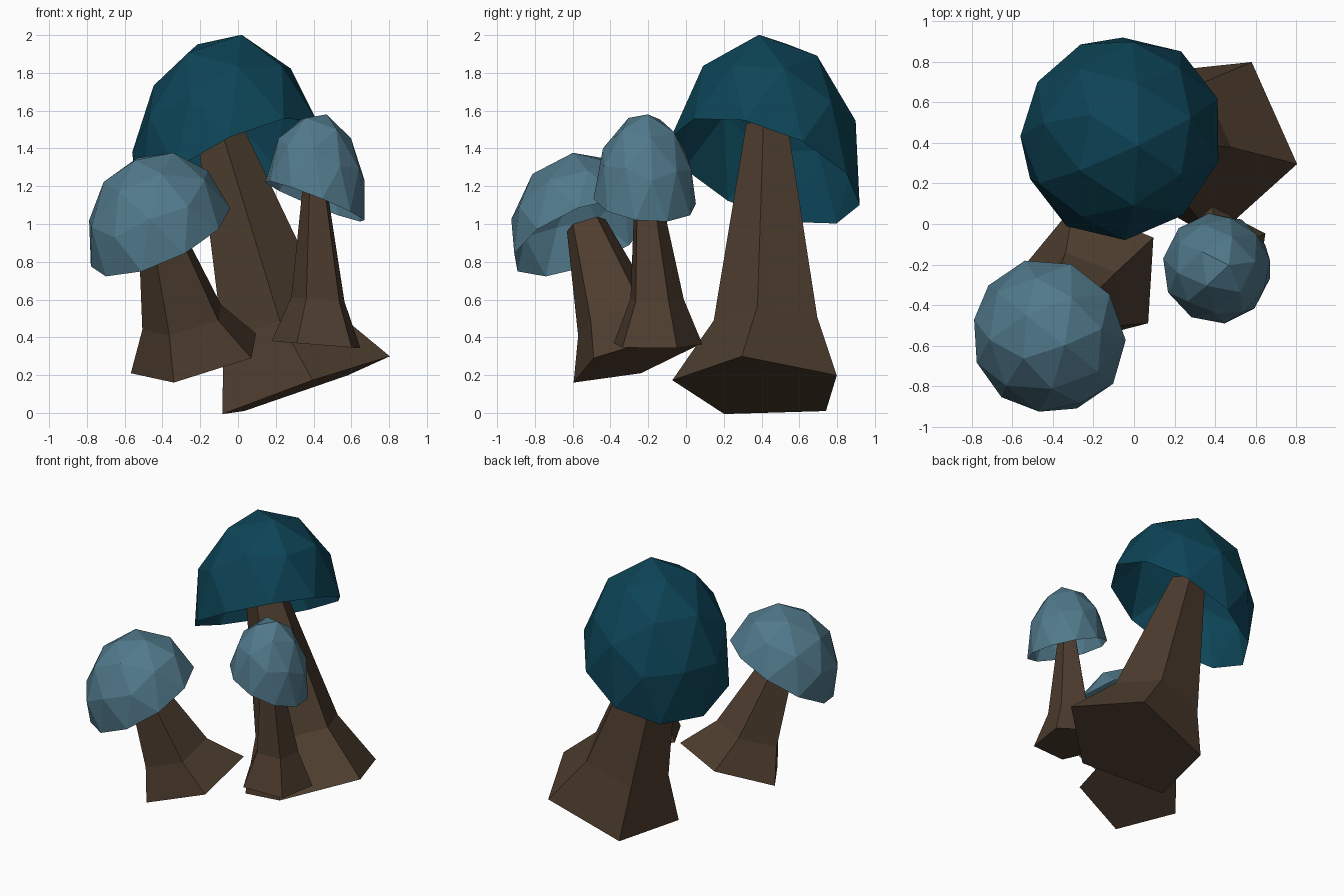
import bpy
import bmesh
from math import cos, sin, radians
from mathutils import Matrix, Vector

cube = bpy.data.objects.get("Cube")
if cube:
    bpy.data.objects.remove(cube, do_unlink=True)


def material(name, rgb):
    mat = bpy.data.materials.new(name)
    mat.use_nodes = True
    mat.diffuse_color = (*rgb, 1)
    mat.node_tree.nodes["Principled BSDF"].inputs["Base Color"].default_value = (*rgb, 1)
    return mat


brown = material("bark brown", (0.075, 0.046, 0.028))
teal = material("deep teal", (0.004, 0.058, 0.095))
blue = material("dusty blue", (0.082, 0.192, 0.258))


def finish(bm, name, mat):
    mesh = bpy.data.meshes.new(name)
    bm.to_mesh(mesh)
    bm.free()
    mesh.materials.append(mat)
    bpy.context.collection.objects.link(bpy.data.objects.new(name, mesh))


def cap(name, mat, centre, radius, height, axis, spin):
    """Hollow faceted half sphere, tilted along axis, then stretched upward."""
    bm = bmesh.new()
    bmesh.ops.create_icosphere(bm, subdivisions=2, radius=radius)
    lower = [v for v in bm.verts if v.co.z < -0.001]
    bmesh.ops.delete(bm, geom=lower, context='VERTS')
    tilt = Vector((0, 0, 1)).rotation_difference(Vector(axis)).to_matrix().to_4x4()
    stretch = Matrix.Diagonal((1, 1, height / radius, 1))
    turn = Matrix.Rotation(radians(spin), 4, 'Z')
    bm.transform(Matrix.Translation(centre) @ stretch @ tilt @ turn)
    finish(bm, name, mat)


def stem(name, radius, start, slope, rings):
    """Five-sided flared stem; each ring is a (centre, scale) pair on a sloping plane."""
    bm = bmesh.new()
    loops = []
    for centre, scale in rings:
        loop = []
        for i in range(5):
            a = radians(start + 72 * i)
            x, y = radius * scale * cos(a), radius * scale * sin(a)
            offset = Vector((x, y, slope[0] * x + slope[1] * y))
            loop.append(bm.verts.new(Vector(centre) + offset))
        loops.append(loop)
    for low, high in zip(loops, loops[1:]):
        for i in range(5):
            j = (i + 1) % 5
            bm.faces.new((low[i], low[j], high[j], high[i]))
    bm.faces.new(loops[0][::-1])
    bm.faces.new(loops[-1])
    finish(bm, name, brown)


# Large mushroom at the back
cap("large_cap", teal, (-0.05, 0.42, 1.28), 0.515, 0.73, (-0.32, 0.23, 0.92), 39)
stem("large_stem", 0.468, -12, (0.35, -0.045),
     [((0.346, 0.393, 0.135), 1), ((0.19, 0.44, 0.465), 0.63), ((-0.11, 0.435, 1.52), 0.25)])

# Medium mushroom at the front right
cap("medium_cap", blue, (-0.41, -0.545, 0.93), 0.393, 0.458, (-0.342, -0.3, 0.89), 17)
stem("medium_stem", 0.36, -39.5, (0.24, 0.292),
     [((-0.208, -0.26, 0.29), 1), ((-0.28, -0.36, 0.49), 0.63), ((-0.42, -0.53, 1.0), 0.3)])

# Small mushroom at the front left
cap("small_cap", blue, (0.407, -0.219, 1.12), 0.274, 0.473, (0.23, 0.06, 1), 8)
stem("small_stem", 0.25, -45, (-0.08, 0),
     [((0.425, -0.16, 0.36), 1), ((0.43, -0.16, 0.6), 0.6), ((0.41, -0.21, 1.2), 0.27)])
